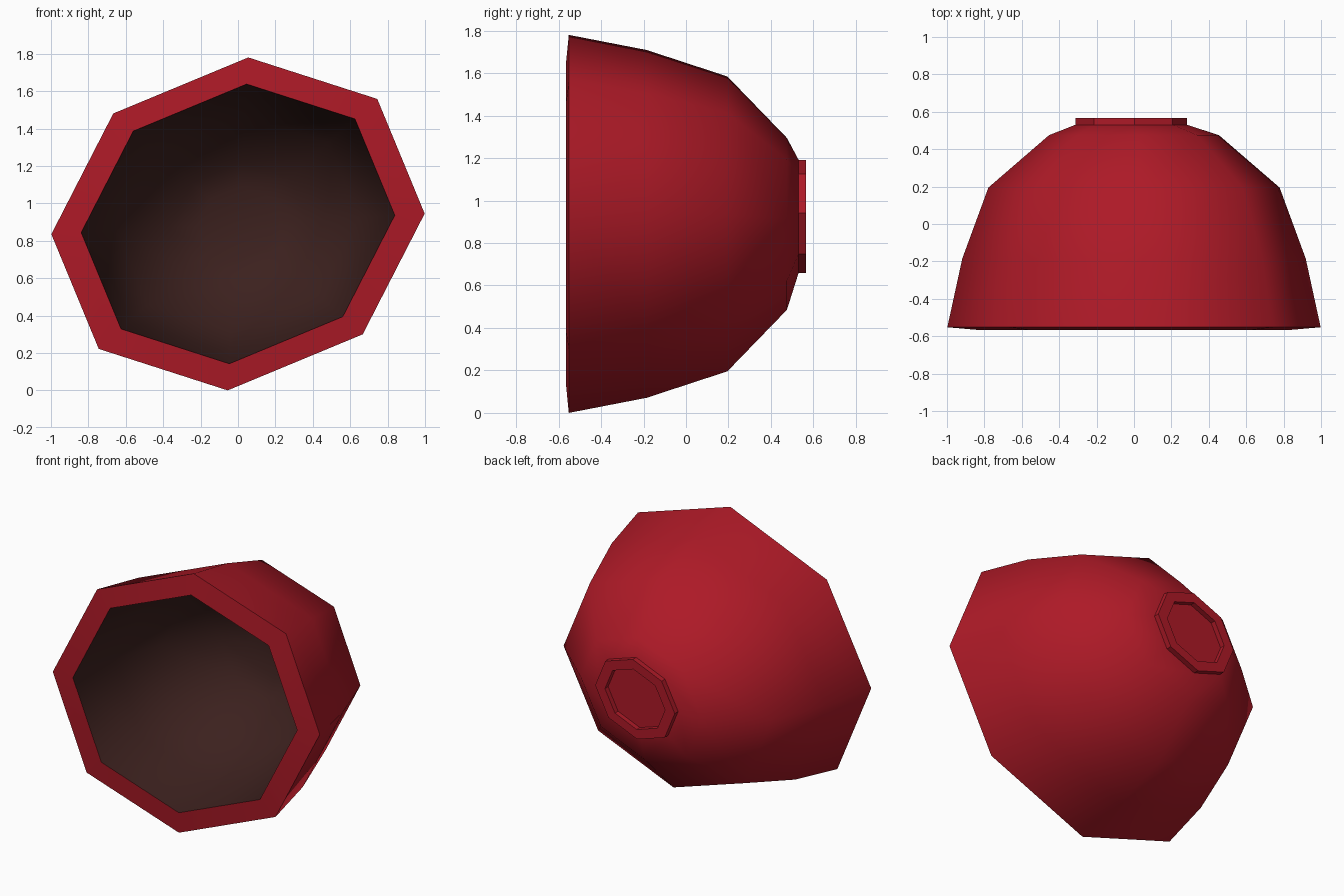
import bpy, bmesh, math

if "Cube" in bpy.data.objects:
    bpy.data.objects.remove(bpy.data.objects["Cube"])

CZ = 0.89          # height of the bowl axis
SIDES = 8


def material(name, rgb):
    m = bpy.data.materials.new(name)
    m.diffuse_color = (*rgb, 1)
    m.use_nodes = True
    m.node_tree.nodes["Principled BSDF"].inputs["Base Color"].default_value = m.diffuse_color
    return m


red = material("red_glaze", (0.42, 0.01, 0.02))
brown = material("dark_inside", (0.045, 0.015, 0.013))


def lathe(name, rings, mats, dark_from=None, smooth_angle=40):
    """Closed skewed-octagon lathe along y; each ring is (scale, y, dx, dz)."""
    bm = bmesh.new()
    loops = []
    for s, y, dx, dz in rings:
        loop = []
        for k in range(SIDES):
            a = 2 * math.pi * k / SIDES
            c, n = math.cos(a), math.sin(a)
            loop.append(bm.verts.new((dx + s * (0.998 * c + 0.055 * n), y,
                                      CZ + dz + s * (0.055 * c + 0.89 * n))))
        loops.append(loop)
    for i in range(len(loops) - 1):
        for k in range(SIDES):
            j = (k + 1) % SIDES
            f = bm.faces.new((loops[i][k], loops[i][j], loops[i + 1][j], loops[i + 1][k]))
            if dark_from is not None and i >= dark_from:
                f.material_index = 1
    # end caps
    bm.faces.new(loops[0])
    end = bm.faces.new(loops[-1])
    if dark_from is not None:
        end.material_index = 1
    bmesh.ops.recalc_face_normals(bm, faces=bm.faces)
    me = bpy.data.meshes.new(name)
    bm.to_mesh(me)
    bm.free()
    for m in mats:
        me.materials.append(m)
    ob = bpy.data.objects.new(name, me)
    bpy.context.collection.objects.link(ob)
    bpy.ops.object.select_all(action='DESELECT')
    ob.select_set(True)
    bpy.context.view_layer.objects.active = ob
    bpy.ops.object.shade_smooth_by_angle(angle=math.radians(smooth_angle))
    return ob


FX, FZ = -0.015, 0.035   # the foot sits slightly off the axis

# bowl: outer wall, rim, then dark inside wall
bowl = [(0.30, 0.53, FX, FZ), (0.455, 0.475, 0, 0), (0.78, 0.195, 0, 0),
        (0.92, -0.185, 0, 0), (1.0, -0.552, 0, 0), (0.84, -0.566, 0, 0),
        (0.78, -0.20, 0, 0), (0.65, 0.12, 0, 0), (0.37, 0.36, 0, 0), (0.22, 0.41, 0, 0)]
lathe("bowl", bowl, [red, brown], dark_from=5, smooth_angle=50)

# foot: raised ring with a recessed centre
foot = [(0.298, 0.525, FX, FZ), (0.298, 0.566, FX, FZ),
        (0.225, 0.566, FX, FZ), (0.225, 0.532, FX, FZ)]
lathe("foot_ring", foot, [red], smooth_angle=30)
